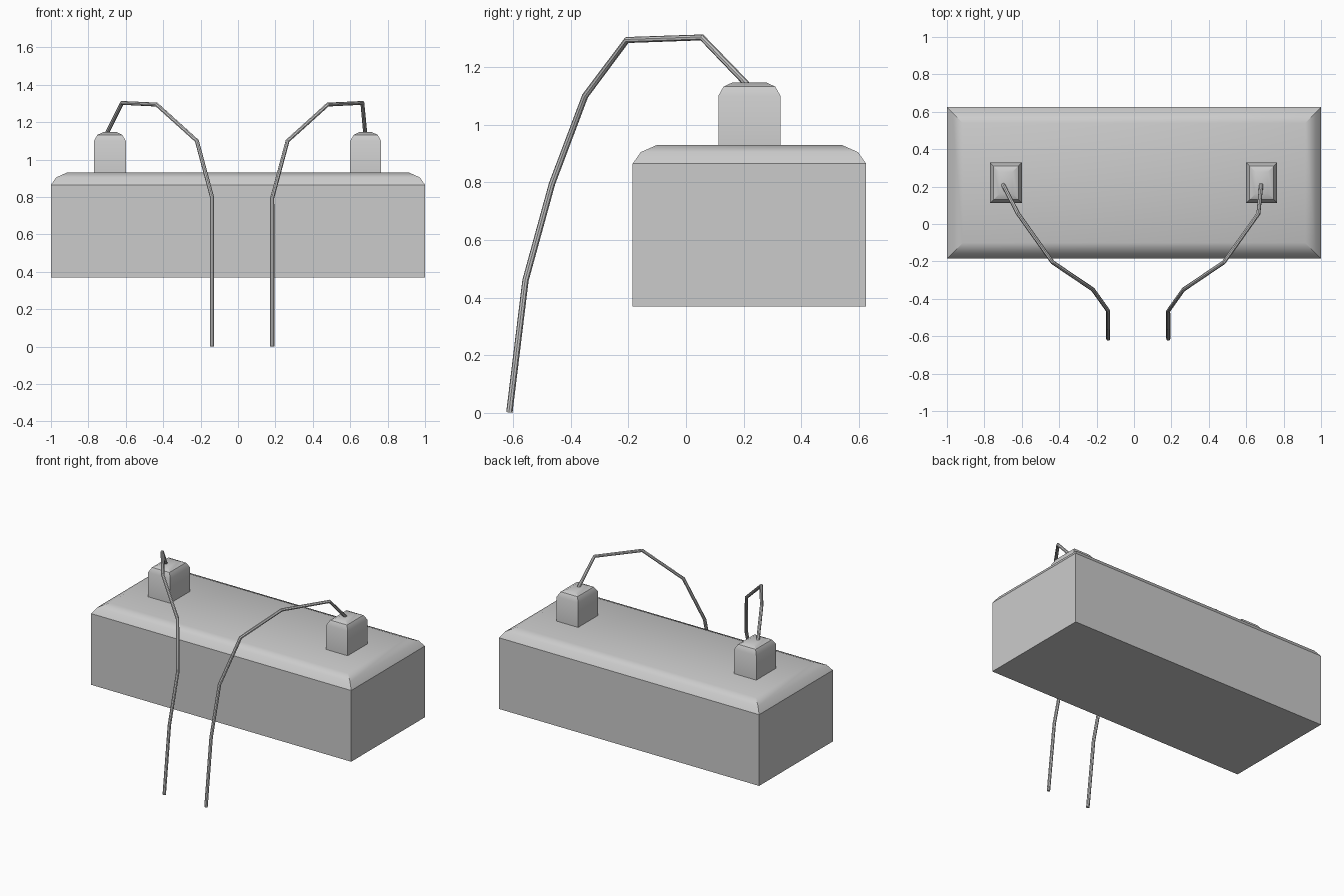
import bpy, bmesh, math

if "Cube" in bpy.data.objects:
    bpy.data.objects.remove(bpy.data.objects["Cube"])


def block(name, x0, x1, y0, y1, rings):
    """Closed box lofted through (inset, z) rings, giving a rounded top."""
    bm = bmesh.new()
    loops = []
    for d, z in rings:
        loops.append([bm.verts.new(p) for p in (
            (x0 + d, y0 + d, z), (x1 - d, y0 + d, z),
            (x1 - d, y1 - d, z), (x0 + d, y1 - d, z))])
    for a, b in zip(loops, loops[1:]):
        for i in range(4):
            j = (i + 1) % 4
            bm.faces.new((a[i], a[j], b[j], b[i]))
    bm.faces.new(loops[0][::-1])
    bm.faces.new(loops[-1])
    me = bpy.data.meshes.new(name)
    bm.to_mesh(me)
    bm.free()
    ob = bpy.data.objects.new(name, me)
    bpy.context.collection.objects.link(ob)
    smooth(ob)
    return ob


def smooth(ob):
    bpy.ops.object.select_all(action='DESELECT')
    ob.select_set(True)
    bpy.context.view_layer.objects.active = ob
    bpy.ops.object.shade_smooth_by_angle(angle=math.radians(32))


def wire(name, points, radius=0.011):
    """Thin bent cable along a polyline."""
    cu = bpy.data.curves.new(name, 'CURVE')
    cu.dimensions = '3D'
    cu.bevel_depth = radius
    cu.bevel_resolution = 2
    cu.use_fill_caps = True
    sp = cu.splines.new('POLY')
    sp.points.add(len(points) - 1)
    for p, co in zip(sp.points, points):
        p.co = (*co, 1)
    sp.use_smooth = True
    ob = bpy.data.objects.new(name, cu)
    bpy.context.collection.objects.link(ob)
    bpy.ops.object.select_all(action='DESELECT')
    ob.select_set(True)
    bpy.context.view_layer.objects.active = ob
    bpy.ops.object.convert(target='MESH')
    smooth(bpy.context.object)


# Main case
block("case", -1, 1, -0.185, 0.625,
      [(0, 0.37), (0, 0.865), (0.028, 0.905), (0.085, 0.93)])

# Terminal posts
for side, x0, x1 in (("left", -0.77, -0.60), ("right", 0.60, 0.765)):
    block(side + "_terminal", x0, x1, 0.112, 0.328,
          [(0, 0.92), (0, 1.10), (0.018, 1.132), (0.05, 1.147)])

# Cables share one side profile (y, z); each has its own x positions
profile = [(0.21, 1.142), (0.055, 1.303), (-0.205, 1.294), (-0.35, 1.10),
           (-0.465, 0.795), (-0.557, 0.46), (-0.613, 0.0015)]
paths = {
    "left_cable": (-0.70, -0.62, -0.435, -0.22, -0.138, -0.138, -0.138),
    "right_cable": (0.68, 0.665, 0.48, 0.265, 0.183, 0.183, 0.183),
}
for name, xs in paths.items():
    wire(name, [(x, y, z) for x, (y, z) in zip(xs, profile)])
